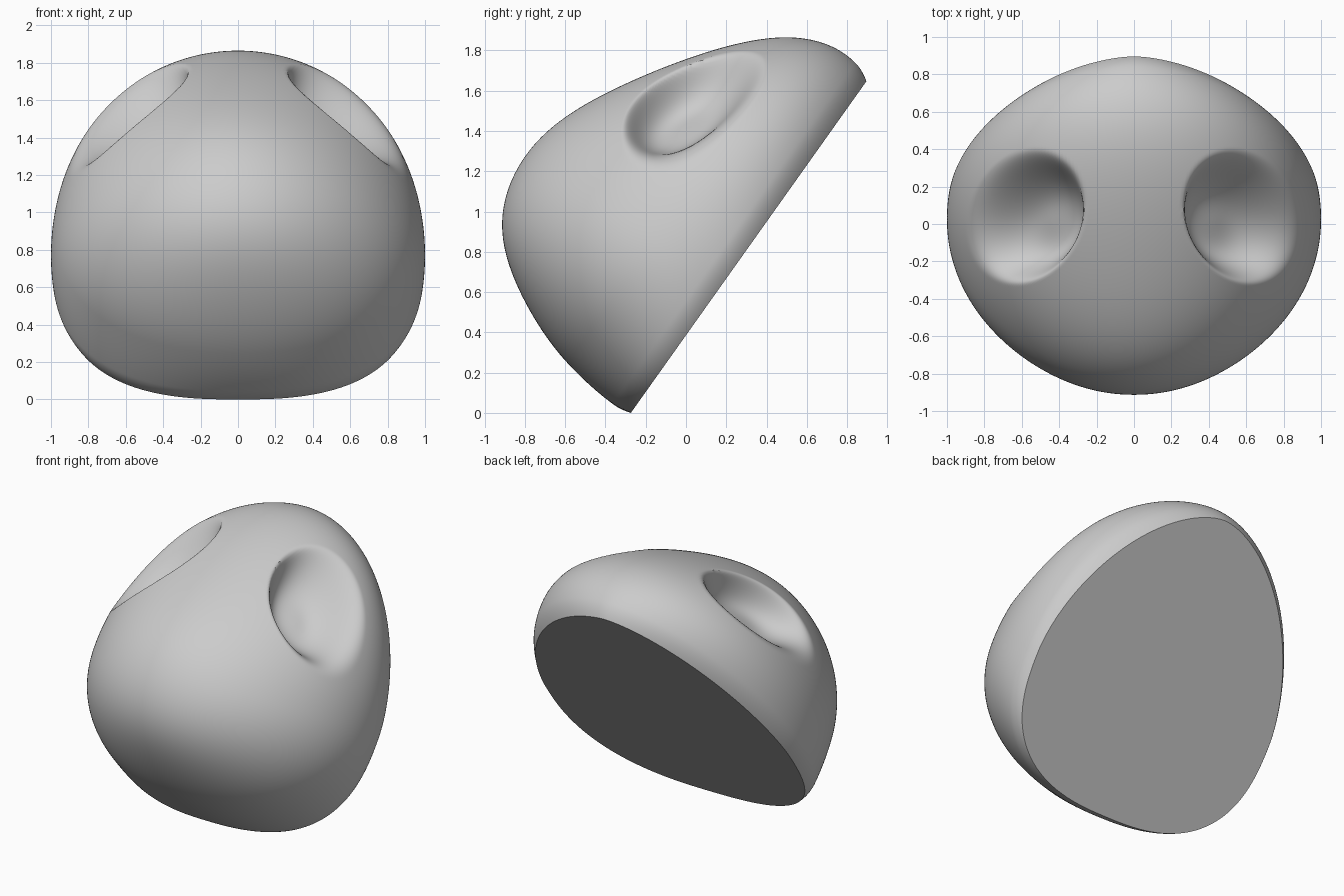
import bpy, bmesh
from math import sin, cos, pi, asin
from mathutils import Vector

cube = bpy.data.objects.get("Cube")
if cube:
    bpy.data.objects.remove(cube, do_unlink=True)

grey = bpy.data.materials.new("plain_grey")
grey.use_nodes = True
colour = (0.6, 0.6, 0.6, 1)
grey.diffuse_color = colour
grey.node_tree.nodes["Principled BSDF"].inputs["Base Color"].default_value = colour

# Frame of the slanted flat back: origin, direction up the slope, direction to the front
ORIGIN = Vector((0, 0.31, 0.83))
SLOPE = Vector((0, 0.579, 0.815))
FRONT = Vector((0, -0.815, 0.579))
SEGMENTS, LAYERS = 320, 200


def dome_point(phi, theta):
    """Egg-shaped dome: broad and squarish below, drawn out above."""
    c = cos(phi)
    v = 0.2 + 0.966 * sin(phi)
    near_base = max(0.0, 1 - v / 0.4) ** 2
    half = c * (0.82 + 0.21 * c ** 4) + 0.035 * near_base
    centre = -0.27 + 0.07 * c ** 3
    s, k = sin(theta), cos(theta)
    if s >= 0:
        reach = half + 0.22 * c ** 3
        power = 2 / (2 - 0.28 * near_base)
    else:
        reach = half - 0.22 * c ** 3
        power = 2 / (2 + 0.2 * c + 0.45 * near_base)
    u = reach * abs(s) ** power * (1 if s > 0 else -1)
    x = c * (0.9 + 0.1 * c * c) * abs(k) ** power * (1 if k > 0 else -1)
    # Rounded rim around the flat back
    rim = max(0.0, 1 - v / 0.1) ** 2
    u = (u + centre) * (1 - 0.015 * rim)
    x *= 1 - 0.025 * rim
    return ORIGIN + SLOPE * u + FRONT * v + Vector((x, 0, 0))


def press_socket(p):
    """Push the surface inward as a tilted oval bowl on each upper side."""
    if p.z < 1.0:
        return p
    side = 1 if p.x > 0 else -1
    dx, dy = abs(p.x) - 0.58, p.y - 0.04
    along = (0.42 * dx - 0.91 * dy) / 0.36
    across = (0.91 * dx + 0.42 * dy) / 0.295
    r = (along * along + across * across) ** 0.5 / 1.05
    if r >= 1:
        return p
    # Steep wall on the inner front side, gentle slope on the outer back side
    depth = 0.26 * (1 - r ** (3.2 - 1.1 * across)) ** 2
    return p + Vector((-0.58 * side, -0.1, -0.8)) * depth


# Head shell with two sockets and a flat back
bm = bmesh.new()
start = -asin(0.2 / 0.966)
rings = []
for i in range(LAYERS):
    phi = start + (pi / 2 - start) * i / LAYERS
    rings.append([bm.verts.new(press_socket(dome_point(phi, 2 * pi * j / SEGMENTS)))
                  for j in range(SEGMENTS)])
tip = bm.verts.new(dome_point(pi / 2, 0))
for a, b in zip(rings, rings[1:]):
    for j in range(SEGMENTS):
        k = (j + 1) % SEGMENTS
        bm.faces.new((a[j], a[k], b[k], b[j]))
for j in range(SEGMENTS):
    bm.faces.new((rings[-1][j], rings[-1][(j + 1) % SEGMENTS], tip))
bm.faces.new(list(reversed(rings[0])))
bmesh.ops.recalc_face_normals(bm, faces=bm.faces)

# Stand it on the ground
lowest = min(v.co.z for v in bm.verts)
bmesh.ops.translate(bm, verts=bm.verts, vec=(0, 0, -lowest))

mesh = bpy.data.meshes.new("head_shell")
bm.to_mesh(mesh)
bm.free()
mesh.materials.append(grey)
shell = bpy.data.objects.new("head_shell", mesh)
bpy.context.collection.objects.link(shell)
bpy.ops.object.select_all(action='DESELECT')
shell.select_set(True)
bpy.context.view_layer.objects.active = shell
bpy.ops.object.shade_smooth_by_angle(angle=pi / 4)
# Keep the back plate flat
mesh.polygons[len(mesh.polygons) - 1].use_smooth = False
